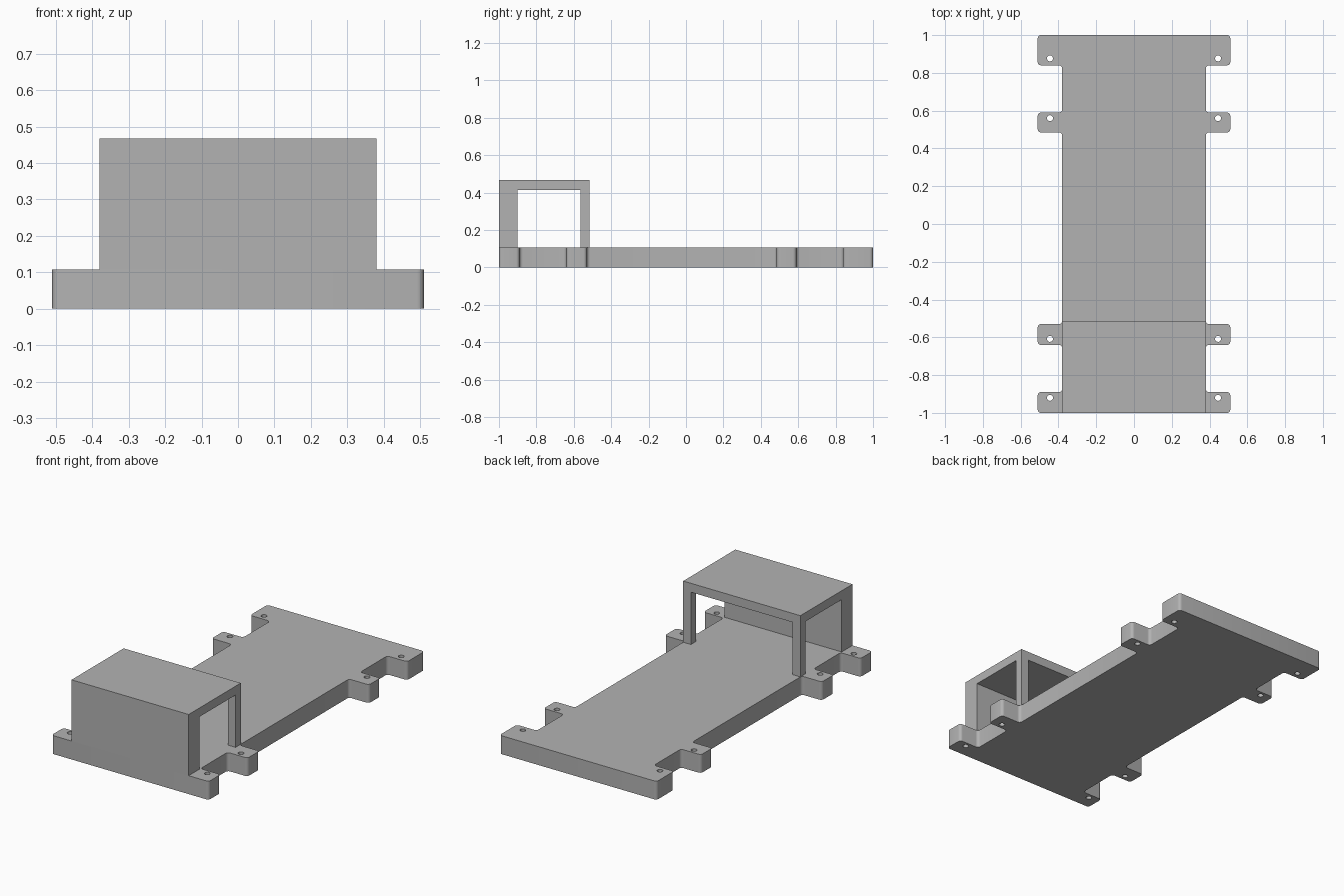
import bpy, bmesh, math
from mathutils import Vector

cube = bpy.data.objects.get("Cube")
if cube:
    bpy.data.objects.remove(cube, do_unlink=True)

BODY_X, TAB_X, HOLE_X = 0.38, 0.51, 0.445
PLATE_Z, TOP_Z, ROOF_Z = 0.108, 0.467, 0.415
FILLET, HOLE_R = 0.018, 0.016
TABS = [(-1, -0.89), (-0.64, -0.53), (0.485, 0.59), (0.84, 1)]
HOLES_Y = [-0.92, -0.608, 0.56, 0.877]

grey = bpy.data.materials.new("plain_grey")
grey.use_nodes = True
grey.diffuse_color = (0.45, 0.45, 0.45, 1)
grey.node_tree.nodes["Principled BSDF"].inputs["Base Color"].default_value = grey.diffuse_color


def rounded(points, radius, steps=5):
    """Replace every right-angled corner with an arc."""
    out = []
    for i, p in enumerate(points):
        a = (points[i - 1] - p).normalized() * radius
        b = (points[(i + 1) % len(points)] - p).normalized() * radius
        for k in range(steps + 1):
            t = k / steps * math.pi / 2
            out.append(p + a * (1 - math.sin(t)) + b * (1 - math.cos(t)))
    return out


def add_spline(curve, points):
    spline = curve.splines.new('POLY')
    spline.points.add(len(points) - 1)
    for sp, p in zip(spline.points, points):
        sp.co = (p.x, p.y, 0, 1)
    spline.use_cyclic_u = True


def prism(name, profile, x0, x1):
    """Extrude a (y, z) profile along x."""
    bm = bmesh.new()
    face = bm.faces.new([bm.verts.new((x0, y, z)) for y, z in profile])
    new = bmesh.ops.extrude_face_region(bm, geom=[face])["geom"]
    verts = [g for g in new if isinstance(g, bmesh.types.BMVert)]
    bmesh.ops.translate(bm, verts=verts, vec=(x1 - x0, 0, 0))
    bmesh.ops.recalc_face_normals(bm, faces=bm.faces)
    mesh = bpy.data.meshes.new(name)
    bm.to_mesh(mesh)
    bm.free()
    mesh.materials.append(grey)
    obj = bpy.data.objects.new(name, mesh)
    bpy.context.collection.objects.link(obj)
    return obj


# Base plate: notched outline with screw holes, extruded
side = []
for i, (y0, y1) in enumerate(TABS):
    if i > 0:
        side.append(Vector((BODY_X, y0)))
    side += [Vector((TAB_X, y0)), Vector((TAB_X, y1))]
    if i < len(TABS) - 1:
        side.append(Vector((BODY_X, y1)))
outline = side + [Vector((-p.x, p.y)) for p in reversed(side)]

curve = bpy.data.curves.new("base_plate", 'CURVE')
curve.dimensions = '2D'
curve.fill_mode = 'BOTH'
curve.extrude = PLATE_Z / 2
add_spline(curve, rounded(outline, FILLET))
for sx in (-1, 1):
    for y in HOLES_Y:
        angles = [k * math.tau / 20 for k in range(20)]
        add_spline(curve, [Vector((sx * HOLE_X + HOLE_R * math.cos(a),
                                   y + HOLE_R * math.sin(a))) for a in angles])
curve.materials.append(grey)
plate = bpy.data.objects.new("base_plate", curve)
bpy.context.collection.objects.link(plate)
bpy.ops.object.select_all(action='DESELECT')
plate.select_set(True)
bpy.context.view_layer.objects.active = plate
bpy.ops.object.convert(target='MESH')
plate = bpy.context.view_layer.objects.active

bm = bmesh.new()
bm.from_mesh(plate.data)
bmesh.ops.remove_doubles(bm, verts=bm.verts, dist=0.0001)
bmesh.ops.translate(bm, verts=bm.verts, vec=(0, 0, PLATE_Z / 2))
bmesh.ops.recalc_face_normals(bm, faces=bm.faces)
bm.to_mesh(plate.data)
bm.free()
bpy.ops.object.shade_smooth_by_angle(angle=math.radians(30))

# Front wall and roof as one bent section
prism("front_wall_and_roof",
      [(-1, PLATE_Z), (-1, TOP_Z), (-0.517, TOP_Z), (-0.517, ROOF_Z),
       (-0.9, ROOF_Z), (-0.9, PLATE_Z)], -BODY_X, BODY_X)

# Posts that carry the rear edge of the roof
post = [(-0.565, PLATE_Z), (-0.565, ROOF_Z), (-0.517, ROOF_Z), (-0.517, PLATE_Z)]
for name, sx in (("left_post", 1), ("right_post", -1)):
    prism(name, post, sx * (BODY_X - 0.05), sx * BODY_X)
